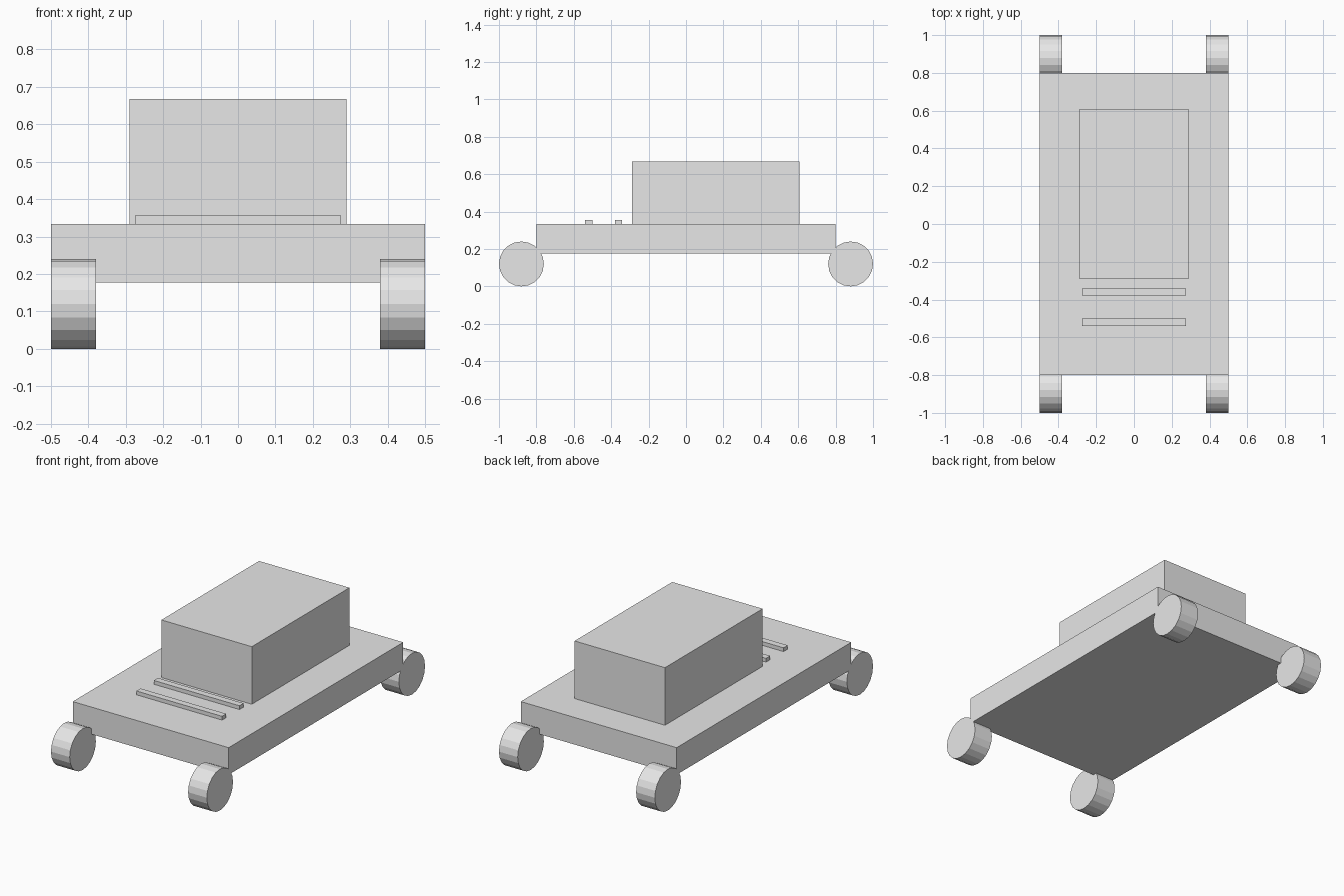
import bpy, math

if "Cube" in bpy.data.objects:
    bpy.data.objects.remove(bpy.data.objects["Cube"])

grey = bpy.data.materials.new("light grey")
grey.diffuse_color = (0.8, 0.8, 0.8, 1)
grey.use_nodes = True
grey.node_tree.nodes["Principled BSDF"].inputs["Base Color"].default_value = grey.diffuse_color


def finish(name):
    ob = bpy.context.object
    ob.name = name
    ob.data.materials.append(grey)
    return ob


def box(name, x, y, z):
    """Box from (min, max) ranges on each axis."""
    ranges = (x, y, z)
    bpy.ops.mesh.primitive_cube_add(size=1, location=[(a + b) / 2 for a, b in ranges])
    ob = finish(name)
    ob.scale = [b - a for a, b in ranges]
    bpy.ops.object.transform_apply(location=False, rotation=False, scale=True)
    return ob


# Chassis slab and cabin
box("chassis", (-0.5, 0.5), (-0.8, 0.8), (0.177, 0.334))
box("cabin", (-0.29, 0.29), (-0.288, 0.607), (0.334, 0.668))

# Two raised bars on the hood
for i, y in enumerate((-0.52, -0.36)):
    box(f"hood_bar_{i + 1}", (-0.275, 0.275), (y - 0.019, y + 0.019), (0.334, 0.356))

# Four wheels at the corners, axles along x
for end, y in (("front", -0.88), ("back", 0.88)):
    for side, x in (("left", -0.44), ("right", 0.44)):
        bpy.ops.mesh.primitive_cylinder_add(
            vertices=20, radius=0.12, depth=0.12,
            location=(x, y, 0.12), rotation=(0, math.pi / 2, 0))
        finish(f"{end}_{side}_wheel")
